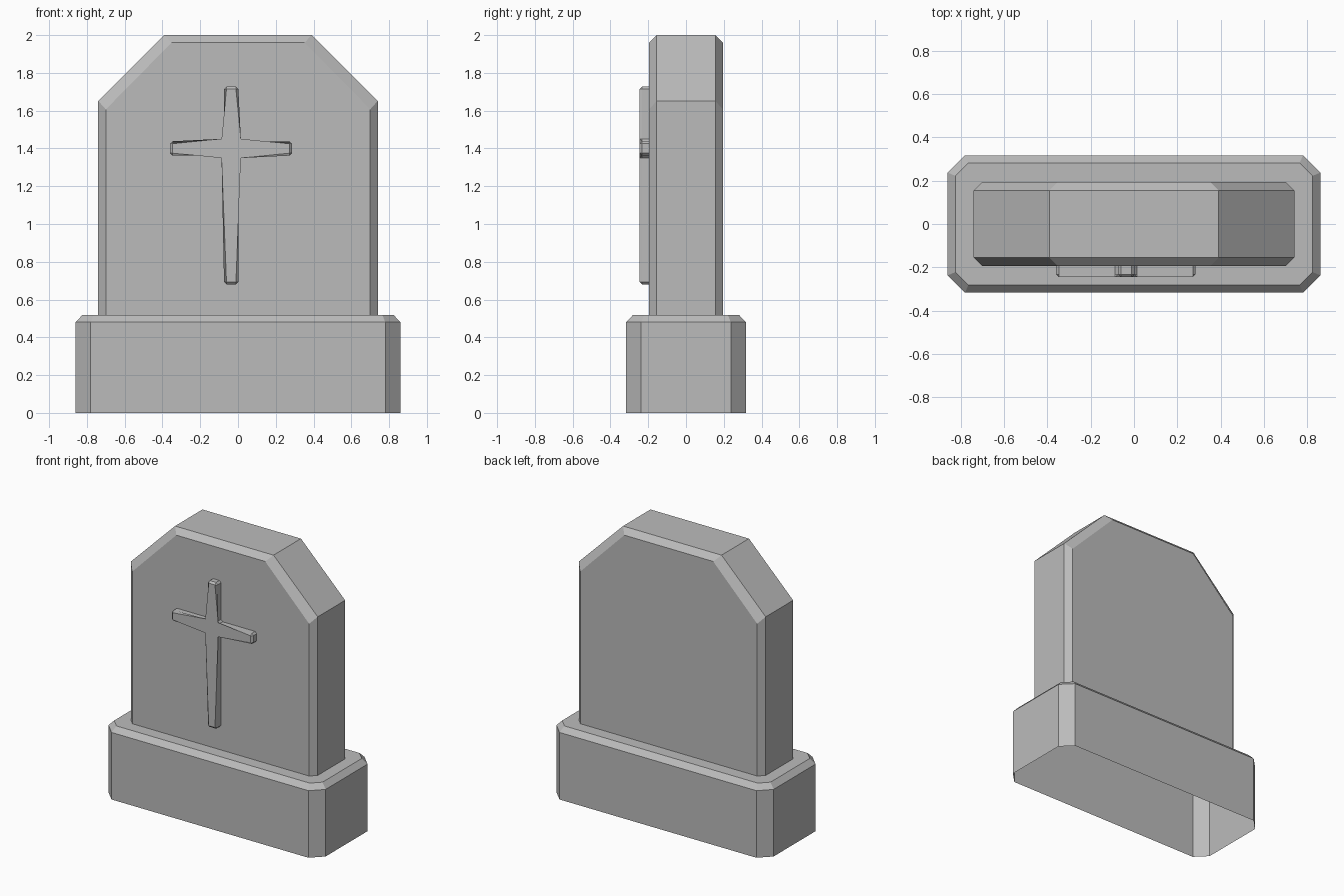
import bpy
import bmesh

cube = bpy.data.objects.get("Cube")
if cube:
    bpy.data.objects.remove(cube, do_unlink=True)

stone = bpy.data.materials.new("grey stone")
stone.use_nodes = True
colour = (0.5, 0.5, 0.5, 1)
stone.diffuse_color = colour
stone.node_tree.nodes["Principled BSDF"].inputs["Base Color"].default_value = colour


def finish(name, bm):
    bmesh.ops.recalc_face_normals(bm, faces=bm.faces)
    mesh = bpy.data.meshes.new(name)
    bm.to_mesh(mesh)
    bm.free()
    mesh.materials.append(stone)
    obj = bpy.data.objects.new(name, mesh)
    bpy.context.collection.objects.link(obj)
    return obj


def loft(bm, rings, close, cap_start, cap_end):
    """Bridge matching rings of points; close joins last point to first."""
    loops = [[bm.verts.new(p) for p in ring] for ring in rings]
    n = len(loops[0])
    for a, b in zip(loops, loops[1:]):
        for i in range(n if close else n - 1):
            j = (i + 1) % n
            bm.faces.new((a[i], a[j], b[j], b[i]))
    if cap_start:
        bm.faces.new(loops[0][::-1])
    if cap_end:
        bm.faces.new(loops[-1])


# Plinth: hollow underneath, with cut corners and a bevelled top
def plinth_ring(x, y, cut, z):
    quarter = [(x, y - cut), (x - cut, y)]
    half = quarter + [(-px, py) for px, py in reversed(quarter)]
    return [(px, py, z) for px, py in half + [(-px, -py) for px, py in half]]


bm = bmesh.new()
loft(bm, [plinth_ring(0.86, 0.317, 0.08, 0),
          plinth_ring(0.86, 0.317, 0.08, 0.48),
          plinth_ring(0.825, 0.282, 0.06, 0.517)], True, False, True)
finish("plinth", bm)


# Headstone: cut shoulders, chamfered on front and back
def slab_ring(x, shoulder, top_x, top, y):
    right = [(x, 0.517), (x, shoulder), (top_x, top)]
    return [(px, y, pz) for px, pz in right + [(-px, pz) for px, pz in reversed(right)]]


outer = (0.74, 1.652, 0.39, 2.0)
inner = (0.7, 1.607, 0.352, 1.96)
bm = bmesh.new()
loft(bm, [slab_ring(*inner, -0.195), slab_ring(*outer, -0.155),
          slab_ring(*outer, 0.155), slab_ring(*inner, 0.195)], False, True, True)
finish("headstone", bm)

# Raised cross: outline extruded from the stone, all outward edges bevelled
left, right, low, high = -0.36, 0.285, 0.68, 1.727
cx, cz, w = -0.036, 1.4, 0.038
outline = [(cx - w, low), (cx + w, low), (cx + w, cz - w), (right, cz - w),
           (right, cz + w), (cx + w, cz + w), (cx + w, high), (cx - w, high),
           (cx - w, cz + w), (left, cz + w), (left, cz - w), (cx - w, cz - w)]
bm = bmesh.new()
loft(bm, [[(x, y, z) for x, z in outline] for y in (-0.195, -0.245)], True, False, True)
edges = [e for e in bm.edges if any(v.co.y < -0.22 for v in e.verts)]
bmesh.ops.bevel(bm, geom=edges, offset=0.013, segments=1, affect='EDGES')
finish("raised_cross", bm)
